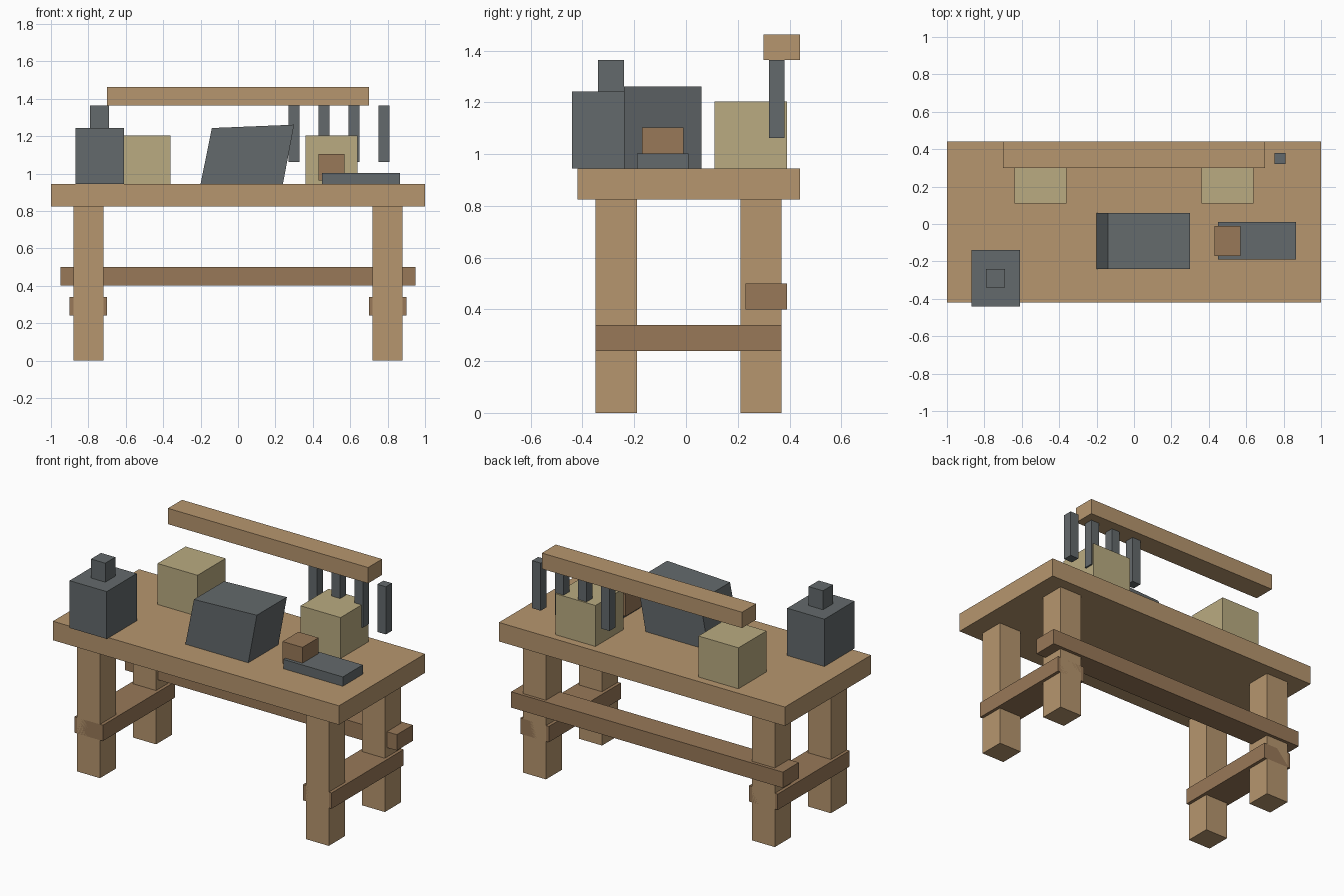
import bpy, bmesh

if "Cube" in bpy.data.objects:
    bpy.data.objects.remove(bpy.data.objects["Cube"])

def material(name, rgb):
    m = bpy.data.materials.new(name)
    m.diffuse_color = (*rgb, 1)
    m.use_nodes = True
    m.node_tree.nodes["Principled BSDF"].inputs["Base Color"].default_value = m.diffuse_color
    return m

wood = material("light_wood", (0.47, 0.305, 0.156))
dark_wood = material("dark_wood", (0.315, 0.19, 0.098))
steel = material("steel", (0.127, 0.144, 0.15))
straw = material("straw", (0.49, 0.41, 0.22))

def block(name, x, y, z, mat, lean=0.0, lift=0.0):
    """Box from (min, max) ranges; lean shifts the top in x, lift raises its right edge."""
    bm = bmesh.new()
    bmesh.ops.create_cube(bm, size=1)
    for v in bm.verts:
        right, top = v.co.x > 0, v.co.z > 0
        v.co = (x[right] + lean * top, y[v.co.y > 0], z[top] + lift * (top and right))
    me = bpy.data.meshes.new(name)
    bm.to_mesh(me)
    bm.free()
    me.materials.append(mat)
    ob = bpy.data.objects.new(name, me)
    bpy.context.collection.objects.link(ob)
    return ob

TOP = 0.944      # work surface height
UNDER = 0.824    # underside of the top
RAIL = 1.363     # underside of the tool rail

# Bench frame
block("bench_top", (-1, 1), (-0.42, 0.44), (UNDER, TOP), wood)
for side, s in (("left", -1), ("right", 1)):
    lx = sorted((s * 0.72, s * 0.88))
    block(side + "_front_leg", lx, (-0.35, -0.19), (0, UNDER), wood)
    block(side + "_back_leg", lx, (0.21, 0.37), (0, UNDER), wood)
    block(side + "_stretcher", sorted((s * 0.70, s * 0.90)), (-0.35, 0.37), (0.24, 0.34), dark_wood)
    # Storage boxes at the back of the bench
    block(side + "_storage_box", sorted((s * 0.36, s * 0.64)), (0.11, 0.39), (TOP, 1.203), straw)
block("back_stretcher", (-0.95, 0.95), (0.23, 0.39), (0.40, 0.50), dark_wood)

# Tool rail with hanging tools
block("tool_rail", (-0.70, 0.70), (0.30, 0.44), (RAIL, 1.463), wood)
for i in range(4):
    cx = 0.30 + 0.16 * i
    block(f"hanging_tool_{i + 1}", (cx - 0.03, cx + 0.03), (0.32, 0.38), (1.062, RAIL), steel)

# Vise on the left front corner
block("vise_body", (-0.87, -0.61), (-0.44, -0.14), (TOP, 1.243), steel)
block("vise_knob", (-0.79, -0.69), (-0.34, -0.24), (1.243, 1.363), steel)

# Leaning machine housing in the middle
block("leaning_housing", (-0.20, 0.24), (-0.24, 0.06), (TOP, 1.243), steel, lean=0.06, lift=0.018)

# Hand plane on the right
block("plane_body", (0.45, 0.866), (-0.19, 0.01), (TOP, 1.003), steel)
block("plane_handle", (0.43, 0.57), (-0.17, -0.01), (0.963, 1.103), dark_wood)
